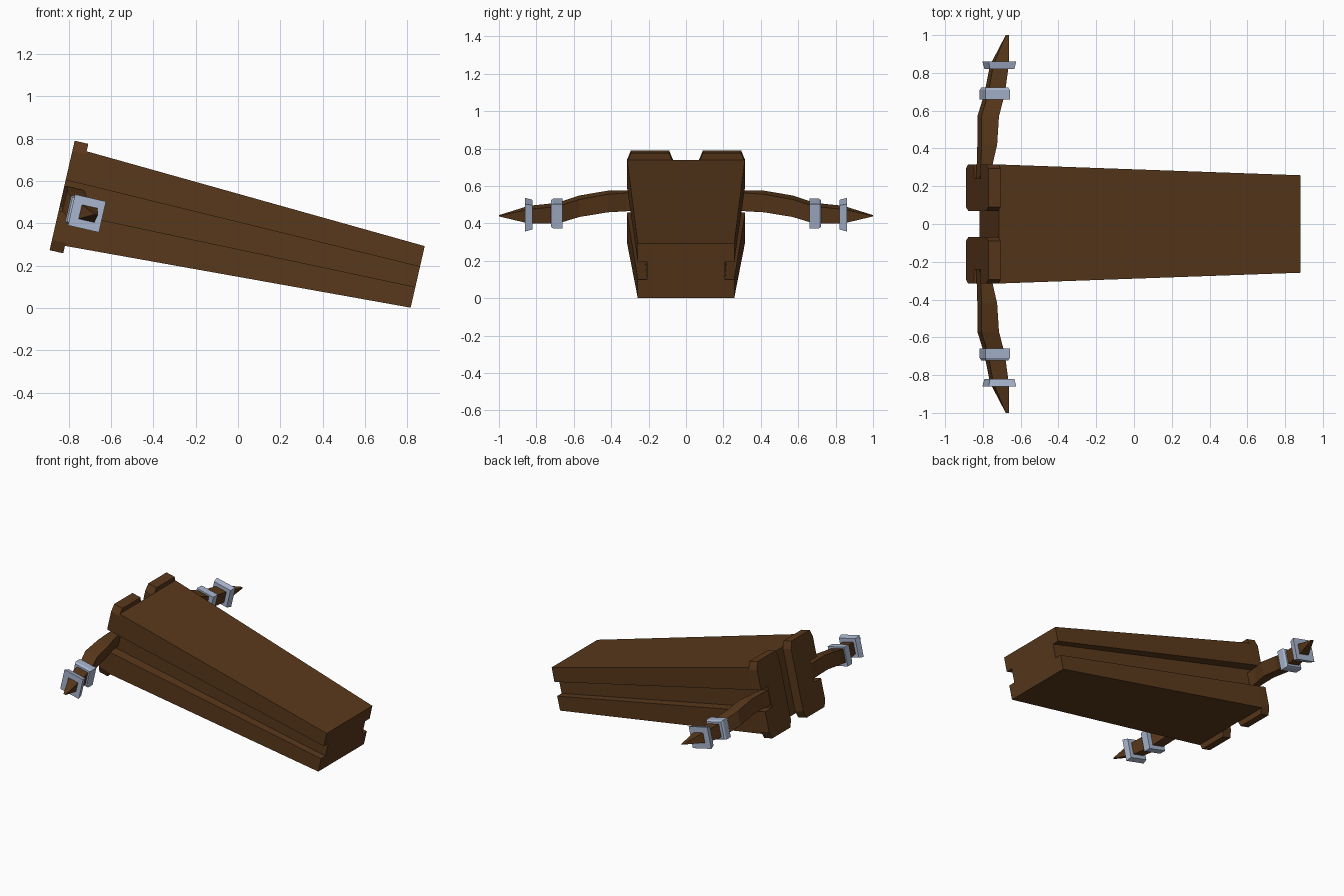
import bpy, bmesh, math

if "Cube" in bpy.data.objects:
    bpy.data.objects.remove(bpy.data.objects["Cube"])

TILT = math.radians(12.9)
C, S = math.cos(TILT), math.sin(TILT)
MID = 0.333  # height of the stock's centre line in the tilted frame


def material(name, rgb):
    m = bpy.data.materials.new(name)
    m.diffuse_color = (*rgb, 1)
    m.use_nodes = True
    m.node_tree.nodes["Principled BSDF"].inputs["Base Color"].default_value = m.diffuse_color
    return m


wood = material("wood", (0.100, 0.040, 0.011))
metal = material("metal", (0.40, 0.47, 0.63))


def tilted(u, y, v):
    """Tilted frame (u along the stock, v up) to world."""
    return (C * u + S * v, y, -S * u + C * v)


def loft(name, sections, mat, mirror=False):
    """Skin a list of matching closed sections and cap both ends."""
    bm = bmesh.new()
    rings = [[bm.verts.new(p) for p in sec] for sec in sections]
    n = len(rings[0])
    for a, b in zip(rings, rings[1:]):
        for i in range(n):
            j = (i + 1) % n
            bm.faces.new((a[i], a[j], b[j], b[i]))
    bm.faces.new(rings[0])
    bm.faces.new(rings[-1])
    bmesh.ops.recalc_face_normals(bm, faces=bm.faces)
    me = bpy.data.meshes.new(name)
    bm.to_mesh(me)
    bm.free()
    me.materials.append(mat)
    ob = bpy.data.objects.new(name, me)
    bpy.context.collection.objects.link(ob)
    if mirror:
        mod = ob.modifiers.new("Mirror", 'MIRROR')
        mod.use_axis = (False, True, False)
        mod.use_mirror_merge = False
    return ob


# Stock: tapered beam with a groove down each side
def stock_section(u, w, h, groove, depth):
    right = [(w, -h), (w, -groove), (w - depth, -groove),
             (w - depth, groove), (w, groove), (w, h)]
    left = [(-y, v) for y, v in reversed(right)]
    return [tilted(u, y, MID + v) for y, v in right + left]


loft("stock", [stock_section(-0.862, 0.315, 0.229, 0.074, 0.075),
               stock_section(0.794, 0.258, 0.149, 0.049, 0.05)], wood)

# End plates: chamfered, notched on the outside for the limbs
plate = [(0.09, -0.265), (0.295, -0.265), (0.315, -0.215), (0.315, -0.074),
         (0.24, -0.074), (0.24, 0.074), (0.315, 0.074), (0.315, 0.215),
         (0.295, 0.265), (0.09, 0.265), (0.07, 0.215), (0.07, -0.215)]
loft("end_plate", [[tilted(u, y, MID + v) for y, v in plate]
                   for u in (-0.928, -0.862)], wood, mirror=True)


# Square cross-section, rolled to match the stock's tilt
def square(y, x, z, su, sv):
    out = []
    for a, b in ((-1, -1), (1, -1), (1, 1), (-1, 1)):
        du, dv, _ = a * su / 2, b * sv / 2, 0
        out.append((x + C * du + S * dv, y, z - S * du + C * dv))
    return out


# Limbs: bent arms tapering to a point
limb = [(0.235, -0.797, 0.522, 0.06, 0.10), (0.32, -0.79, 0.521, 0.064, 0.10),
        (0.42, -0.777, 0.517, 0.085, 0.099), (0.57, -0.772, 0.492, 0.095, 0.096),
        (0.69, -0.738, 0.454, 0.09, 0.094), (0.84, -0.713, 0.447, 0.084, 0.078),
        (1.0, -0.67, 0.441, 0.018, 0.003)]
loft("limb", [square(*p) for p in limb], wood, mirror=True)

# Metal collars on each limb
loft("inner_collar", [square(y, -0.737, 0.453, s, s) for y, s in
                      ((0.66, 0.133), (0.71, 0.133), (0.723, 0.118))],
     metal, mirror=True)
loft("outer_collar", [square(y, -0.713, 0.447, s, s) for y, s in
                      ((0.82, 0.132), (0.86, 0.15))], metal, mirror=True)
